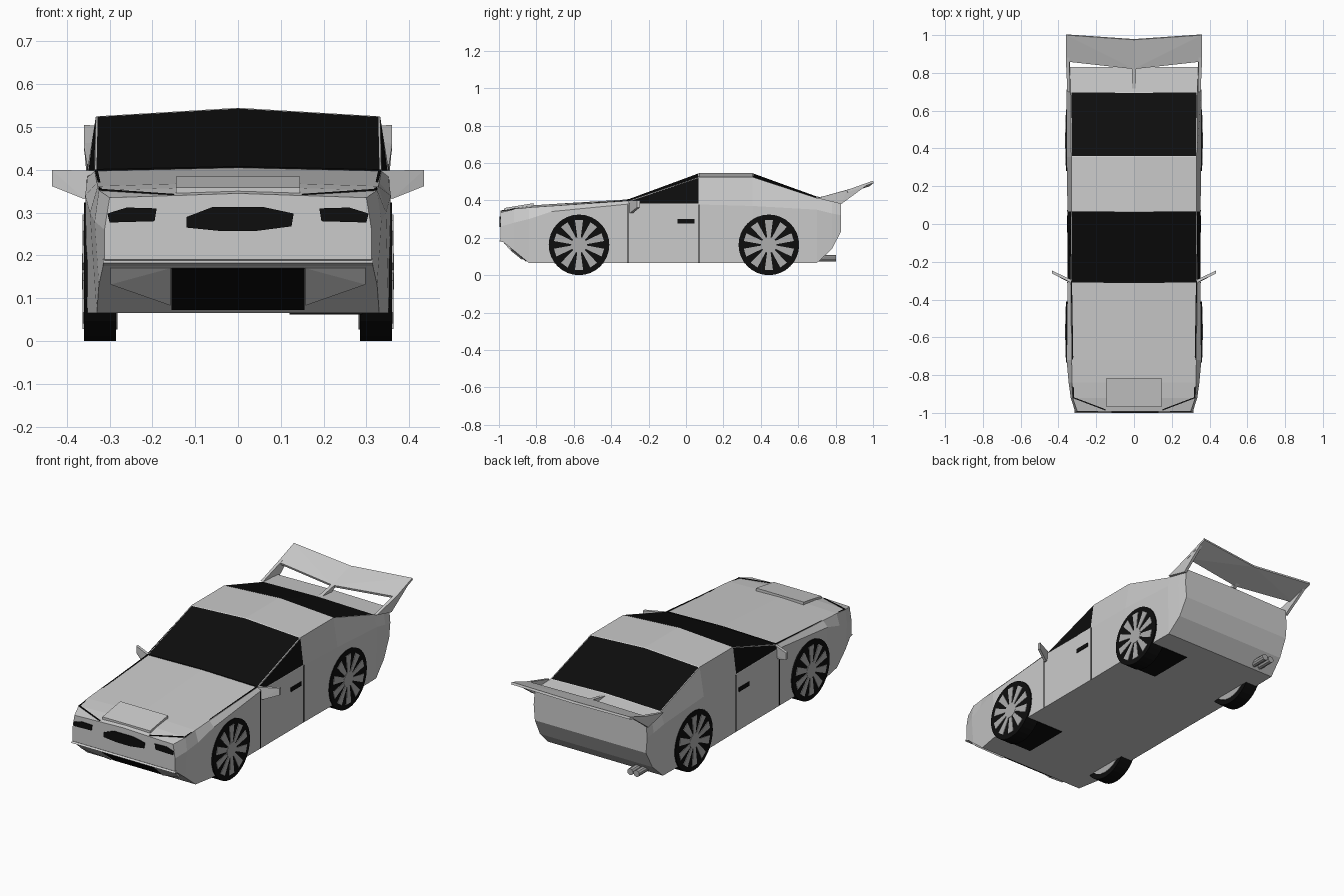
import bpy, bmesh, math
from mathutils import Matrix

if "Cube" in bpy.data.objects:
    bpy.data.objects.remove(bpy.data.objects["Cube"])


def material(name, v):
    m = bpy.data.materials.new(name)
    m.diffuse_color = (v, v, v, 1)
    m.use_nodes = True
    m.node_tree.nodes["Principled BSDF"].inputs["Base Color"].default_value = m.diffuse_color
    return m


PAINT = material("silver paint", 0.60)
BLACK = material("black", 0.004)
RIM = material("rim grey", 0.42)


def finish(name, bm, *mats):
    bmesh.ops.recalc_face_normals(bm, faces=bm.faces)
    me = bpy.data.meshes.new(name)
    bm.to_mesh(me)
    bm.free()
    for m in mats:
        me.materials.append(m)
    ob = bpy.data.objects.new(name, me)
    bpy.context.collection.objects.link(ob)
    return ob


def hull(name, pts, mat, mirror=True):
    """Convex solid round the points, optionally repeated at -x."""
    bm = bmesh.new()
    for s in ((1, -1) if mirror else (1,)):
        vs = [bm.verts.new((s * x, y, z)) for x, y, z in pts]
        bmesh.ops.convex_hull(bm, input=vs)
    return finish(name, bm, mat)


def plate(name, pts, offset, mat, mirror=True):
    """Flat polygon thickened along an offset vector."""
    moved = [tuple(a + b for a, b in zip(p, offset)) for p in pts]
    return hull(name, list(pts) + moved, mat, mirror)


def box(name, x0, x1, y0, y1, z0, z1, mat, mirror=True):
    pts = [(x, y, z) for x in (x0, x1) for y in (y0, y1) for z in (z0, z1)]
    return hull(name, pts, mat, mirror)


# Body: y, centre height, then top edge, shoulder and sill as (x, z)
stations = [
    (-0.992, 0.345, (0.30, 0.335), (0.312, 0.26), (0.312, 0.19)),
    (-0.92, 0.362, (0.325, 0.352), (0.335, 0.28), (0.325, 0.131)),
    (-0.84, 0.372, (0.328, 0.362), (0.346, 0.30), (0.33, 0.065)),
    (-0.72, 0.380, (0.33, 0.370), (0.357, 0.34), (0.352, 0.065)),
    (-0.31, 0.405, (0.335, 0.397), (0.352, 0.38), (0.352, 0.065)),
    (0.07, 0.545, (0.332, 0.525), (0.352, 0.378), (0.352, 0.065)),
    (0.355, 0.545, (0.332, 0.525), (0.357, 0.37), (0.355, 0.065)),
    (0.70, 0.420, (0.335, 0.412), (0.357, 0.35), (0.350, 0.065)),
    (0.78, 0.412, (0.338, 0.406), (0.350, 0.33), (0.342, 0.14)),
    (0.83, 0.407, (0.338, 0.402), (0.345, 0.32), (0.338, 0.235)),
]
bm = bmesh.new()
rings = []
for y, zc, a, b, c in stations:
    half = [(-x, z) for x, z in (c, b, a)]
    ring = half + [(0, zc)] + [a, b, c]
    rings.append([bm.verts.new((x, y, z)) for x, z in ring])
glass = {"windscreen": [], "rear": [], "left": [], "right": []}
for i in range(len(rings) - 1):
    p, q = rings[i], rings[i + 1]
    for k in range(7):
        n = (k + 1) % 7
        f = bm.faces.new((p[k], p[n], q[n], q[k]))
        if k in (2, 3) and i in (4, 6):
            glass["windscreen" if i == 4 else "rear"].append(f)
        elif i == 4 and k in (1, 4):
            glass["left" if k == 1 else "right"].append(f)
bm.faces.new(rings[0])
bm.faces.new(rings[-1])
bmesh.ops.recalc_face_normals(bm, faces=bm.faces)
for faces in glass.values():
    bmesh.ops.inset_region(bm, faces=faces, thickness=0.006)
    for f in faces:
        f.material_index = 1
finish("body", bm, PAINT, BLACK)

# Wheels: black tyre, wedge spokes, hub and inner disc
R = 0.162


def disc(bm, r, x0, x1, y, seg):
    mat = Matrix.Translation(((x0 + x1) / 2, y, R)) @ Matrix.Rotation(math.pi / 2, 4, 'Y')
    bmesh.ops.create_cone(bm, cap_ends=True, segments=seg, radius1=r, radius2=r,
                          depth=abs(x1 - x0), matrix=mat)


for axle, y in (("front", -0.572), ("rear", 0.443)):
    for side, s in (("right", 1), ("left", -1)):
        bm = bmesh.new()
        disc(bm, R, s * 0.285, s * 0.360, y, 32)
        finish(f"{axle}_{side}_tyre", bm, BLACK)
        bm = bmesh.new()
        disc(bm, 0.042, s * 0.358, s * 0.364, y, 20)
        disc(bm, 0.135, s * 0.282, s * 0.286, y, 24)
        for k in range(10):
            t = k * math.tau / 10
            vs = []
            for r, w in ((0.03, 0.008), (0.134, 0.022)):
                for d in (-w, w):
                    for x in (0.358, 0.363):
                        vs.append(bm.verts.new((s * x, y + r * math.sin(t) + d * math.cos(t),
                                                R + r * math.cos(t) - d * math.sin(t))))
            bmesh.ops.convex_hull(bm, input=vs)
        finish(f"{axle}_{side}_rim", bm, RIM)
    # dark underside patch beside the right wheel
    box(f"{axle}_floor_patch", 0.12, 0.29, y - 0.13, y + 0.13, 0.062, 0.068, BLACK, False)

# Nose openings
plate("nose_grille", [(-0.12, -0.99, 0.29), (-0.06, -0.99, 0.313), (0.06, -0.99, 0.313),
                      (0.13, -0.99, 0.298), (0.125, -0.99, 0.268), (0.04, -0.99, 0.257),
                      (-0.04, -0.99, 0.257), (-0.12, -0.99, 0.265)], (0, -0.007, 0), BLACK, False)
plate("headlight", [(0.19, -0.985, 0.31), (0.26, -0.985, 0.312), (0.305, -0.985, 0.298),
                    (0.30, -0.985, 0.277), (0.195, -0.985, 0.28)], (0, -0.011, 0), BLACK)
plate("lower_grille", [(-0.155, -0.966, 0.172), (0.155, -0.966, 0.172),
                       (0.155, -0.85, 0.077), (-0.155, -0.85, 0.077)],
      (0, -0.006, -0.004), BLACK, False)
hull("bumper_lip", [(x, y, z) for x in (-0.315, 0.315)
                    for y, z in ((-1.0, 0.182), (-0.96, 0.172), (-0.985, 0.192))], PAINT, False)
plate("bumper_panel", [(0.158, -0.972, 0.17), (0.298, -0.972, 0.17),
                       (0.298, -0.938, 0.132), (0.158, -0.878, 0.083)],
      (0, 0.008, 0.004), PAINT)

# Bonnet details: raised panel and shut lines
plate("bonnet_panel", [(-0.145, -0.97, 0.340), (0.145, -0.97, 0.340),
                       (0.145, -0.815, 0.366), (-0.145, -0.815, 0.366)],
      (0, 0, 0.019), PAINT, False)
for name, a, b in (("bonnet_side_gap", (0.324, -0.92, 0.350), (0.334, -0.31, 0.396)),
                   ("bonnet_front_gap", (0.15, -0.988, 0.339), (0.324, -0.922, 0.351)),
                   ("bonnet_rear_gap", (0.0, -0.312, 0.403), (0.334, -0.31, 0.396))):
    dx, dy = (0, 0.007) if name != "bonnet_side_gap" else (0.006, 0)
    plate(name, [a, b, (b[0] - dx, b[1] + dy, b[2]), (a[0] - dx, a[1] + dy, a[2])],
          (0, 0, 0.005), BLACK)

# Door gaps and handles
for name, y in (("door_front_gap", -0.31), ("door_rear_gap", 0.07)):
    box(name, 0.34, 0.3535, y - 0.003, y + 0.003, 0.066, 0.378, BLACK)
box("door_handle", 0.345, 0.356, -0.045, 0.045, 0.277, 0.299, BLACK)

# Wing mirrors
plate("wing_mirror", [(0.335, -0.31, 0.398), (0.435, -0.262, 0.400),
                      (0.435, -0.262, 0.362), (0.36, -0.30, 0.332), (0.335, -0.31, 0.345)],
      (0, 0.016, 0), PAINT)

# Rear wing: swept blade, end supports and centre strut
plate("wing_blade", [(0, 0.82, 0.438), (0.36, 0.86, 0.455), (0.36, 1.0, 0.505), (0, 0.975, 0.486)],
      (0, 0.004, -0.012), PAINT)
plate("wing_support", [(0.338, 0.70, 0.412), (0.338, 0.83, 0.38),
                       (0.345, 0.98, 0.49), (0.345, 0.86, 0.455)], (0.015, 0, 0), PAINT)
plate("wing_strut", [(-0.01, 0.70, 0.415), (-0.01, 0.78, 0.40),
                     (-0.01, 0.87, 0.445), (-0.01, 0.82, 0.438)], (0.02, 0, 0), PAINT, False)

# Twin exhaust on the left
bm = bmesh.new()
for x in (-0.26, -0.222):
    m = Matrix.Translation((x, 0.715, 0.091)) @ Matrix.Rotation(math.pi / 2, 4, 'X')
    bmesh.ops.create_cone(bm, cap_ends=True, segments=10, radius1=0.018, radius2=0.018,
                          depth=0.175, matrix=m)
finish("exhaust", bm, RIM)
